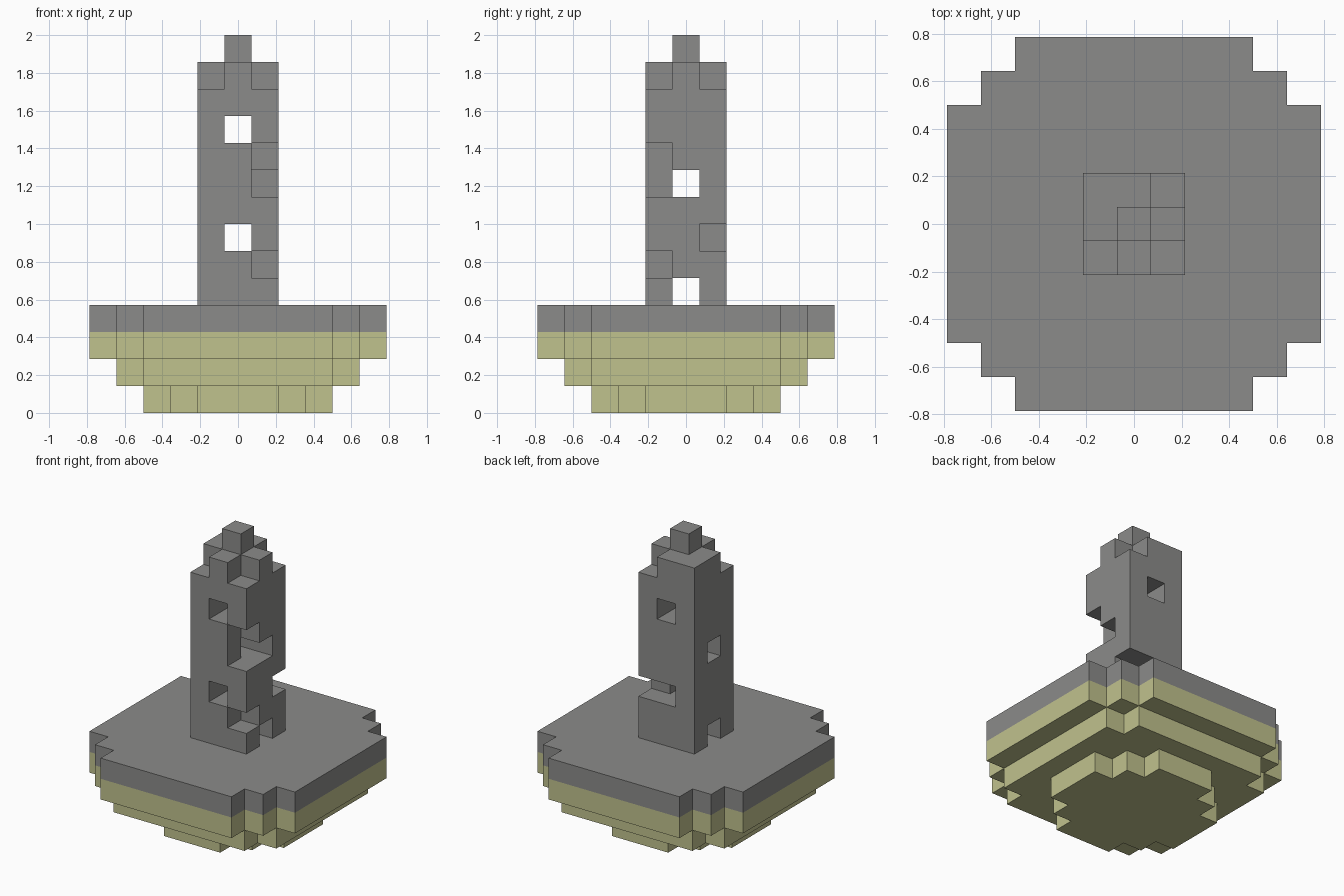
import bpy
import bmesh
from mathutils import Vector

cube = bpy.data.objects.get("Cube")
if cube:
    bpy.data.objects.remove(cube, do_unlink=True)

UNIT = 2 / 14  # edge of one block


def make_material(name, color):
    mat = bpy.data.materials.new(name)
    mat.use_nodes = True
    mat.diffuse_color = color
    bsdf = mat.node_tree.nodes["Principled BSDF"]
    bsdf.inputs["Base Color"].default_value = color
    bsdf.inputs["Roughness"].default_value = 0.9
    return mat


stone = make_material("grey stone", (0.26, 0.26, 0.254, 1))
sand = make_material("pale sand", (0.53, 0.54, 0.27, 1))

AXES = [Vector(a) * s for a in ((1, 0, 0), (0, 1, 0), (0, 0, 1)) for s in (1, -1)]


def build_blocks(name, cells, solid, materials, stone_level):
    """Skin a set of grid cells, leaving out faces hidden against other solid cells."""
    bm = bmesh.new()
    for cell in sorted(cells):
        centre = Vector(cell) + Vector((0, 0, 0.5))
        for normal in AXES:
            if tuple(int(c) for c in Vector(cell) + normal) in solid:
                continue
            u = Vector((normal.y, normal.z, normal.x))
            v = normal.cross(u)
            corners = [centre + (normal + u * a + v * b) / 2
                       for a, b in ((-1, -1), (1, -1), (1, 1), (-1, 1))]
            face = bm.faces.new([bm.verts.new(p * UNIT) for p in corners])
            face.material_index = 0 if cell[2] >= stone_level else 1
    bmesh.ops.remove_doubles(bm, verts=bm.verts, dist=0.001)
    mesh = bpy.data.meshes.new(name)
    bm.to_mesh(mesh)
    bm.free()
    for mat in materials:
        mesh.materials.append(mat)
    obj = bpy.data.objects.new(name, mesh)
    bpy.context.collection.objects.link(obj)
    return obj


# Stepped round island: half width of each row, counted from the middle row outwards
layers = [
    [3, 3, 2, 1],
    [4, 4, 4, 4, 3],
    [5, 5, 5, 5, 4, 3],
    [5, 5, 5, 5, 4, 3],
]
island = set()
for z, rows in enumerate(layers):
    for y in range(1 - len(rows), len(rows)):
        half = rows[abs(y)]
        island |= {(x, y, z) for x in range(-half, half + 1)}

# Square tower shaft with a single block finial
span = (-1, 0, 1)
tower = {(x, y, z) for x in span for y in span for z in range(4, 13)}
tower.add((0, 0, 13))

# Openings passing right through, alternating direction
for z in (6, 10):
    tower -= {(0, y, z) for y in span}
for z in (4, 8):
    tower -= {(x, 0, z) for x in span}

# Broken corners and notched battlements
tower -= {(1, -1, z) for z in (5, 8, 9, 12)}
tower -= {(1, 1, z) for z in (6, 12)}
tower.discard((-1, -1, 12))

solid = island | tower
build_blocks("island_base", island, solid, [stone, sand], 3)
build_blocks("tower", tower, solid, [stone], 0)
